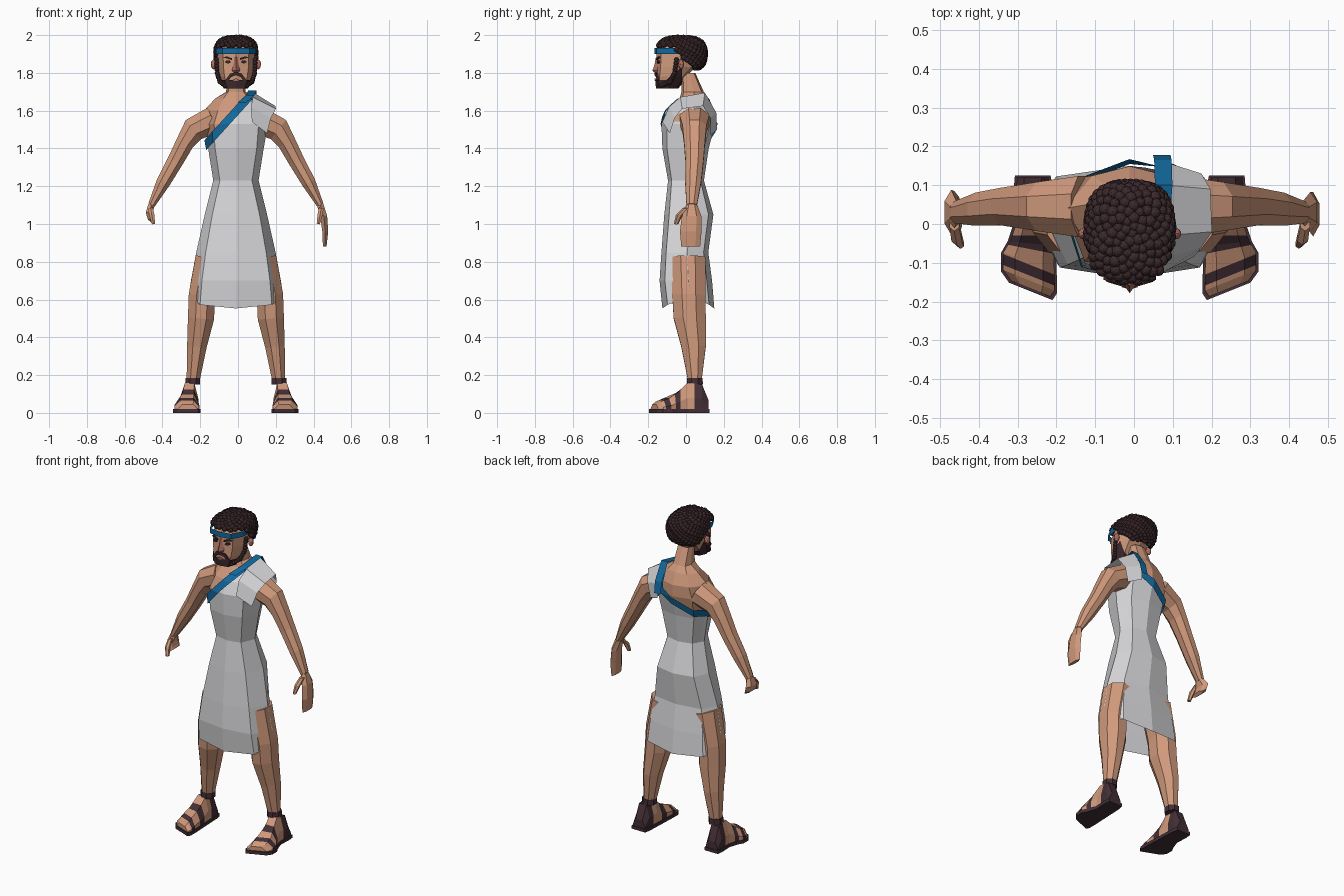
import bpy, bmesh, math
from mathutils import Vector, Matrix

cube = bpy.data.objects.get("Cube")
if cube:
    bpy.data.objects.remove(cube)


def material(name, rgb):
    m = bpy.data.materials.new(name)
    m.use_nodes = True
    m.diffuse_color = (*rgb, 1)
    bsdf = next(n for n in m.node_tree.nodes if n.type == 'BSDF_PRINCIPLED')
    bsdf.inputs["Base Color"].default_value = (*rgb, 1)
    bsdf.inputs["Roughness"].default_value = 0.8
    return m


SKIN = material("skin", (.63, .32, .2))
ROBE = material("robe_white", (.68, .68, .7))
BLUE = material("sash_blue", (.006, .14, .34))
HAIR = material("hair_brown", (.045, .022, .025))
LEATHER = material("leather", (.055, .028, .036))
PINK = material("flushed_skin", (.48, .17, .13))
SHIFT = -.011


def finish(bm, name, *mats):
    bmesh.ops.recalc_face_normals(bm, faces=bm.faces)
    me = bpy.data.meshes.new(name)
    bm.to_mesh(me)
    bm.free()
    ob = bpy.data.objects.new(name, me)
    bpy.context.collection.objects.link(ob)
    ob.location.x = SHIFT
    for m in mats:
        me.materials.append(m)
    return ob


def loft(rings, closed=True, caps=False):
    bm = bmesh.new()
    rows = [[bm.verts.new(p) for p in r] for r in rings]
    n = len(rows[0])
    for a, b in zip(rows, rows[1:]):
        for i in range(n if closed else n - 1):
            j = (i + 1) % n
            bm.faces.new((a[i], a[j], b[j], b[i]))
    if caps:
        bm.faces.new(rows[0])
        bm.faces.new(rows[-1])
    return bm


def ring8(z, ws, wc, yf, yb, o=0, drop=0):
    """Eight-sided body section: centre, corner and side points."""
    yf, yb, ws, wc = yf - o, yb + o, ws + o, wc + o * .7
    c, mid = .1 * (yb - yf), yf * .45 + yb * .55
    zc, zk, zs = z - drop, z - drop * .4, z + drop
    return [(0, yf, zc), (wc, yf + c, zk), (ws, mid, zs), (wc, yb - c, zk),
            (0, yb, zc), (-wc, yb - c, zk), (-ws, mid, zs), (-wc, yf + c, zk)]


def tube(path, s=1, sides=8):
    """Limb along x/z; each point is x, y, z, radius, depth radius."""
    rings = []
    for i, (x, y, z, r, ry) in enumerate(path):
        a, b = path[max(i - 1, 0)], path[min(i + 1, len(path) - 1)]
        t = Vector((b[0] - a[0], 0, b[2] - a[2])).normalized()
        ring = []
        for k in range(sides):
            ang = math.tau * (k + .5) / sides
            u = r * math.cos(ang)
            ring.append((s * (x - t.z * u), y + ry * math.sin(ang), z + t.x * u))
        rings.append(ring)
    return loft(rings, caps=True)


def cut(bm, co, no, test=lambda c: True):
    fs = [f for f in bm.faces if test(f.calc_center_median())]
    geom = fs + list({e for f in fs for e in f.edges}) + list({v for f in fs for v in f.verts})
    bmesh.ops.bisect_plane(bm, geom=geom, plane_co=co, plane_no=no, dist=1e-5)


def keep(bm, rule):
    bad = [f for f in bm.faces if not rule(f.calc_center_median())]
    bmesh.ops.delete(bm, geom=bad, context='FACES')


# Torso and robe sections: height, side width, corner width, front, back
robe_low = [(.585, .25, .19, -.125, .15), (.7, .238, .18, -.14, .138),
            (.85, .21, .16, -.13, .118), (1.05, .165, .125, -.115, .145)]
chest = [(1.23, .12, .085, -.095, .095), (1.4, .147, .11, -.125, .12),
         (1.53, .17, .12, -.13, .155), (1.6, .175, .1, -.1, .155), (1.665, .115, .07, -.04, .125)]
neck = [(1.7, .058, .045, -.03, .1), (1.8, .05, .04, -.03, .055)]
finish(loft([ring8(*r, o=-.006) for r in chest + neck]), "torso", SKIN)

# Diagonal neckline of the robe, one line in front and one behind
SPLIT = .03
F0, FN = Vector((-.16, 0, 1.42)), Vector((-1.1, 0, 1)).normalized()
B0, BN = Vector((-.16, 0, 1.42)), Vector((-.55, 0, 1)).normalized()
EDGE, HALF = .085, .021


def is_front(c):
    return c.y < SPLIT


def is_back(c):
    return c.y > SPLIT


def split_shell(bm, offsets):
    high = lambda c: c.z > 1.23
    cut(bm, (0, SPLIT, 0), (0, 1, 0), high)
    for o in offsets:
        cut(bm, F0 + FN * o, FN, lambda c: high(c) and is_front(c))
        cut(bm, B0 + BN * o, BN, lambda c: high(c) and is_back(c))
        cut(bm, (EDGE + o, 0, 0), (1, 0, 0), lambda c: high(c) and is_back(c))


def robe_rule(c):
    if is_front(c):
        return (c - F0).dot(FN) < 0
    return (c - B0).dot(BN) < 0 or c.x > EDGE


def sash_rule(c):
    if is_front(c):
        return abs((c - F0).dot(FN)) < HALF
    d = (c - B0).dot(BN)
    return (abs(d) < HALF and c.x < EDGE + HALF) or (abs(c.x - EDGE) < HALF and d > -HALF)


sections = [ring8(*r, drop=.032 if i == 0 else 0) for i, r in enumerate(robe_low + chest)]
bm = loft(sections)
split_shell(bm, [0])
keep(bm, robe_rule)
finish(bm, "robe", ROBE)

bm = loft([ring8(*r, o=.012) for r in chest])
split_shell(bm, [-HALF, HALF])
keep(bm, sash_rule)
finish(bm, "sash", BLUE)

# Cloth over the left shoulder, with the sash running along its inner edge
inner = [(.085, -.125, 1.54), (.08, -.09, 1.62), (.09, -.03, 1.672),
         (.095, .1, 1.695), (.09, .16, 1.59), (.09, .165, 1.5)]
outer = [(.165, -.085, 1.48), (.185, -.06, 1.56), (.212, -.02, 1.61),
         (.208, .09, 1.625), (.185, .13, 1.56), (.165, .13, 1.47)]
finish(loft([inner, outer], closed=False), "shoulder_drape", ROBE)
top = [(.035, -.09, 1.64), (.08, -.032, 1.678), (.09, .1, 1.702), (.088, .165, 1.6), (.085, .178, 1.53)]
finish(loft([[(x + d, y, z + .004) for x, y, z in top] for d in (-.025, .02)], closed=False),
       "shoulder_sash", BLUE)

# Arms, hands and legs
arm = [(.12, .045, 1.55, .078, .085), (.225, .045, 1.50, .07, .068), (.27, .045, 1.43, .052, .06),
       (.32, .045, 1.335, .046, .052), (.385, .038, 1.22, .04, .046), (.447, .03, 1.1, .02, .03)]
open_hand = [(.447, .03, 1.1, .02, .03), (.465, .03, 1.04, .021, .052),
             (.473, .025, .96, .018, .057), (.47, .025, .88, .011, .05)]
closed_hand = [(.447, .03, 1.1, .02, .03), (.46, .03, 1.06, .02, .058),
               (.452, .025, 1.03, .018, .06), (.44, .02, 1.015, .012, .05)]
thumb = [(.452, .0, 1.085, .014, .018), (.446, -.035, 1.05, .016, .018), (.436, -.052, 1.0, .01, .012)]
leg = [(.14, .01, .82, .08, .1), (.18, .015, .62, .076, .095), (.185, .02, .5, .075, .092),
       (.207, .04, .35, .056, .07), (.228, .047, .16, .036, .037)]
strap = [(.228, .047, .15, .042, .046), (.228, .047, .185, .042, .044)]

# Foot sections: y, centre x, half width, height
foot = [(.12, .25, .04, .065), (.085, .248, .045, .15), (.01, .245, .045, .16), (-.05, .253, .056, .105),
        (-.1, .26, .066, .08), (-.145, .26, .066, .06), (-.165, .255, .05, .045)]
bands = [(-.132, -.104), (-.064, -.03), (.045, .2)]


def shear(bm):
    for v in bm.verts:
        if v.co.y < -.03:
            v.co.y += (abs(v.co.x) - .26) * .4 * min(1, (-.03 - v.co.y) / .07)


for s, side, hand in ((1, "left", open_hand), (-1, "right", closed_hand)):
    finish(tube(arm, s), side + "_arm", SKIN)
    finish(tube(hand, s, 6), side + "_hand", SKIN)
    finish(tube(thumb, s, 6), side + "_thumb", SKIN)
    finish(tube(leg, s), side + "_leg", SKIN)
    finish(tube(strap, s), side + "_ankle_strap", LEATHER)
    bm = loft([[(s * (x + k * w), y, z) for k, z in
                ((-1, .01), (-1, h * .5), (-.55, h), (.55, h), (1, h * .5), (1, .01))]
               for y, x, w, h in foot], caps=True)
    for band in bands:
        for y in band:
            cut(bm, (0, y, 0), (0, 1, 0))
    for f in bm.faces:
        y = f.calc_center_median().y
        f.material_index = int(any(a < y < b for a, b in bands))
    shear(bm)
    finish(bm, side + "_foot", SKIN, LEATHER)
    bm = loft([[(s * (x + k * (w + .006)), y * 1.04, z) for k, z in ((-1, 0), (-1, .02), (1, .02), (1, 0))]
               for y, x, w, h in foot], caps=True)
    shear(bm)
    finish(bm, side + "_sole", LEATHER)

# Head and beard shell
skull = [(1.725, .06, .045, -.15, -.05), (1.78, .085, .06, -.155, .0), (1.83, .096, .066, -.155, .05),
         (1.9, .1, .068, -.155, .085), (1.96, .08, .05, -.13, .07)]
finish(loft([ring8(*r) for r in skull], caps=True), "head", SKIN)
bm = loft([ring8(*r, o=.009) for r in [(1.717, .055, .04, -.15, -.05)] + skull[1:4]], caps=True)
for z in (1.762, 1.88):
    cut(bm, (0, 0, z), (0, 0, 1))
cheek = Vector((0, -.8, 1)).normalized()
cut(bm, (0, -.105, 1.762), cheek)
cut(bm, (0, -.02, 0), (0, 1, 0))
keep(bm, lambda c: c.y < -.02 and c.z < 1.88 and
     (c.z < 1.762 or (c - Vector((0, -.105, 1.762))).dot(cheek) < 0 and c.y > -.105))
finish(bm, "beard", HAIR)


def blob(bm, co, r):
    bmesh.ops.create_icosphere(bm, subdivisions=2, radius=r, matrix=Matrix.Translation(co))


# Beard curls along the jaw
jaw = [Vector(p) for p in ((.102, -.05, 1.87), (.1, -.06, 1.8), (.085, -.085, 1.752),
                           (.055, -.13, 1.732), (0, -.148, 1.728))]
bm = bmesh.new()
for s in (1, -1):
    for a, b in zip(jaw, jaw[1:]):
        for k in range(4):
            p = a.lerp(b, k / 4)
            blob(bm, (s * p.x, p.y, p.z), .013)
finish(bm, "beard_curls", HAIR)

# Curly hair: rounded box cap covered in small curls
CENTRE, SIZE = Vector((0, -.025, 1.9)), Vector((.105, .126, .087))


def on_cap(d, k=1.0):
    n = sum(abs(c) ** 2.8 for c in d) ** (1 / 2.8)
    return CENTRE + Vector([c / n * r * k for c, r in zip(d, SIZE)])


def hair_rule(c):
    return c.z > (1.94 if c.y < -.06 else max(1.825, 1.925 - (c.y + .06) * 1.0))


bm = bmesh.new()
bmesh.ops.create_icosphere(bm, subdivisions=4, radius=1)
for v in bm.verts:
    v.co = on_cap(v.co)
keep(bm, hair_rule)
finish(bm, "hair_cap", HAIR)
bm = bmesh.new()
COUNT = 420
for i in range(COUNT):
    z = 1 - 2 * (i + .5) / COUNT
    a, r = i * math.pi * (3 - math.sqrt(5)), math.sqrt(1 - z * z)
    p = on_cap(Vector((r * math.cos(a), r * math.sin(a), z)))
    if hair_rule(p):
        blob(bm, p, .0135 + .0015 * (i % 3))
finish(bm, "hair_curls", HAIR)

# Headband
band = [(-.11, -.02), (-.106, -.09), (-.072, -.155), (0, -.168), (.072, -.155), (.106, -.09), (.11, -.02)]
finish(loft([[(x, y, z) for x, y in band] for z in (1.899, 1.932)], closed=False), "headband", BLUE)


# Face details
def plate(name, outline, mat, y=-.158):
    """Thin plate following the gently folded face front."""
    front = lambda x, d: y + d + abs(x) * .3
    finish(loft([[(x, front(x, d), z) for x, z in outline] for d in (-.006, .003)], caps=True), name, mat)


for s, side in ((1, "left"), (-1, "right")):
    plate(side + "_eyebrow", [(s * x, z) for x, z in
          ((.02, 1.868), (.022, 1.878), (.05, 1.888), (.068, 1.88), (.05, 1.877))], HAIR)
    plate(side + "_eye", [(s * x, z) for x, z in
          ((.026, 1.856), (.034, 1.866), (.05, 1.866), (.058, 1.857), (.042, 1.849))], HAIR)
    plate(side + "_moustache", [(s * x, z) for x, z in
          ((0, 1.788), (.0, 1.803), (.03, 1.797), (.06, 1.755), (.042, 1.755), (.026, 1.778))], HAIR, -.161)
    bm = bmesh.new()
    bmesh.ops.create_icosphere(bm, subdivisions=2, radius=1, matrix=Matrix.Translation(
        (s * .117, -.025, 1.845)) @ Matrix.Diagonal((.016, .015, .027, 1)))
    finish(bm, side + "_ear", PINK)
plate("lips", [(-.02, 1.762), (0, 1.771), (.02, 1.762), (0, 1.756)], PINK, -.163)
nose = loft([[(-w, -.15, z), (0, y, z - .004), (w, -.15, z)] for w, y, z in
             ((.01, -.16, 1.885), (.013, -.166, 1.85), (.021, -.178, 1.815), (.015, -.162, 1.803))], caps=True)
finish(nose, "nose", PINK)
